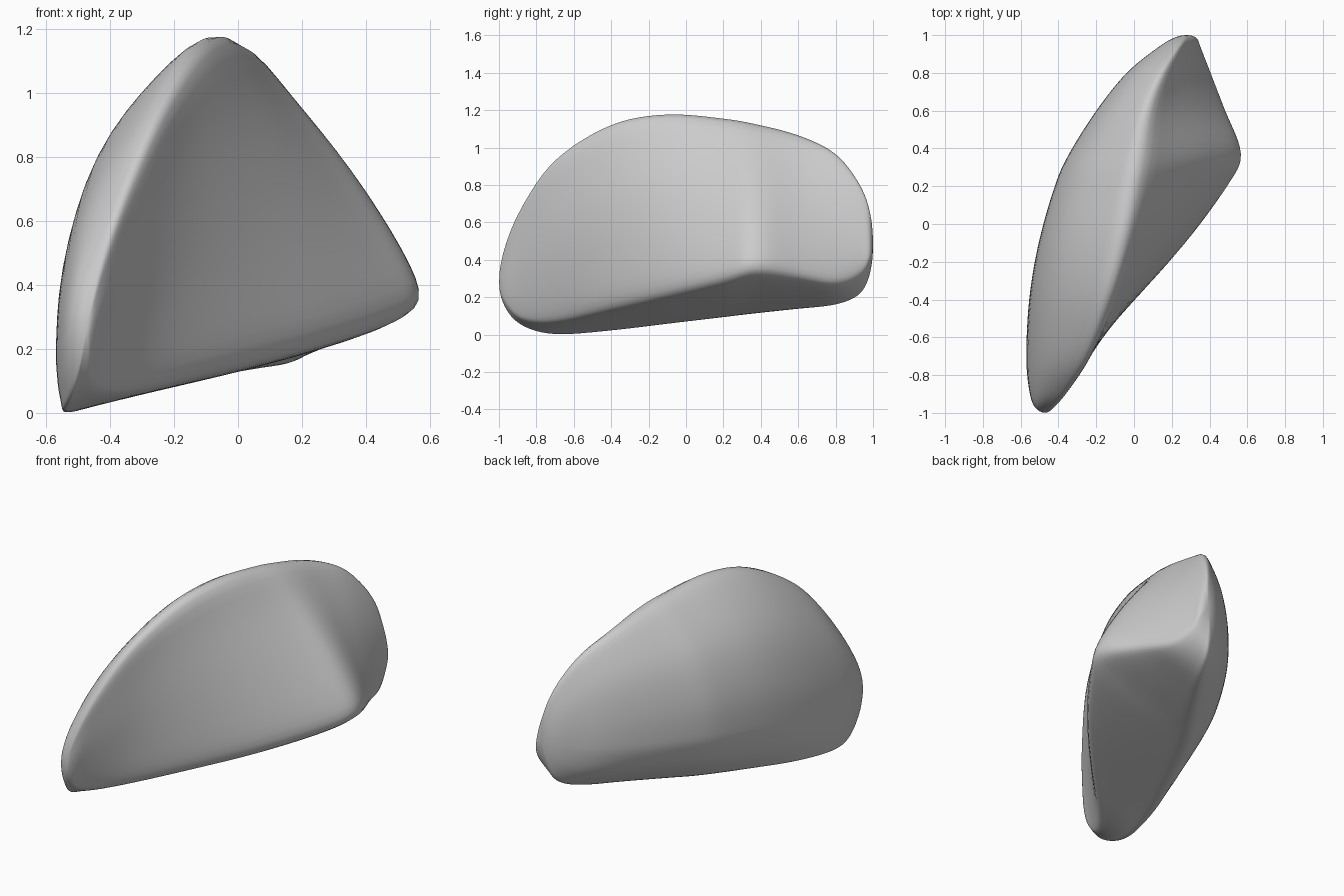
import bpy, bmesh
from mathutils import Vector

cube = bpy.data.objects.get("Cube")
if cube:
    bpy.data.objects.remove(cube, do_unlink=True)

# Stations along y: y, then (x, z) of crest, left bulge, lower edge, right ridge
STATIONS = [
    (-.97, (-.425, .465), (-.525, .26), (-.495, .15), (-.46, .18)),
    (-.88, (-.35, .685), (-.555, .22), (-.525, .05), (-.44, .09)),
    (-.7, (-.24, .945), (-.57, .2), (-.545, 0), (-.31, .075)),
    (-.4, (-.13, 1.135), (-.555, .28), (-.48, .02), (.005, .14)),
    (-.1, (-.055, 1.19), (-.505, .38), (-.36, .055), (.295, .21)),
    (.2, (0, 1.165), (-.42, .43), (-.22, .09), (.53, .285)),
    (.37, (.03, 1.135), (-.345, .45), (-.11, .11), (.61, .335)),
    (.6, (.07, 1.075), (-.2, .46), (.04, .135), (.51, .31)),
    (.8, (.15, .975), (-.04, .47), (.16, .158), (.42, .28)),
    (.93, (.23, .805), (.12, .48), (.225, .215), (.36, .33)),
    (.985, (.27, .65), (.21, .48), (.255, .33), (.335, .41)),
]
FRONT_END = Vector((-.47, -1, .28))
BACK_END = Vector((.28, 1, .48))
STEPS = 6


def spline(a, b, c, d, t):
    return (b * 2 + (c - a) * t + (a * 2 - b * 5 + c * 4 - d) * t * t
            + (b * 3 - a - c * 3 + d) * t ** 3) / 2


def bowed(a, b, bow):
    """Control point that bows a side outward by a share of its length."""
    side = b - a
    return (a + b) / 2 + Vector((side.z, 0, -side.x)) * bow * 2


def upright(bulge, end):
    """Control point that leaves the left bulge vertically."""
    return Vector((bulge.x, bulge.y, end.z + .3 * (bulge.z - end.z)))


def section(y, *corners):
    """Rounded ring at one station: domed left, flatter base and right."""
    crest, left, low, right = [Vector((x, y, z)) for x, z in corners]
    sides = [(crest, upright(left, crest), left), (left, upright(left, low), low),
             (low, bowed(low, right, .015), right), (right, bowed(right, crest, .045), crest)]
    pts = [a * (1 - t) ** 2 + c * 2 * t * (1 - t) + b * t * t
           for a, c, b in sides for t in (0, .2, .5, .8)]
    ridge = 12
    pts[ridge] = pts[ridge].lerp((pts[ridge - 1] + pts[ridge + 1]) / 2, .3)
    n = len(pts)
    return [spline(pts[i - 1], pts[i], pts[(i + 1) % n], pts[(i + 2) % n], k / 4)
            for i in range(n) for k in range(4)]


def mirrored(ring, centre):
    """Phantom ring beyond an end, so that the end closes roundly."""
    return [Vector((2 * centre.x - p.x, p.y, 2 * centre.z - p.z)) for p in ring]


# Rings from end to end, with a phantom ring at each end
rings = [section(*s) for s in STATIONS]
count = len(rings[0])
keys = ([mirrored(rings[0], FRONT_END), [FRONT_END] * count] + rings
        + [[BACK_END] * count, mirrored(rings[-1], BACK_END)])
loft = []
for i in range(1, len(keys) - 2):
    for k in range(STEPS):
        loft.append([spline(*p, k / STEPS) for p in zip(*keys[i - 1:i + 3])])
loft.append(keys[-2])

# Skin the rings
bm = bmesh.new()
grid = [[bm.verts.new(p) for p in ring] for ring in loft]
for low, high in zip(grid, grid[1:]):
    for j in range(count):
        k = (j + 1) % count
        bm.faces.new((low[j], low[k], high[k], high[j]))
bmesh.ops.remove_doubles(bm, verts=bm.verts, dist=.0005)
for _ in range(4):
    bmesh.ops.smooth_vert(bm, verts=bm.verts, factor=.5,
                          use_axis_x=True, use_axis_y=True, use_axis_z=True)
bmesh.ops.recalc_face_normals(bm, faces=bm.faces)
for f in bm.faces:
    f.smooth = True
mesh = bpy.data.meshes.new("stone")
bm.to_mesh(mesh)
bm.free()
stone = bpy.data.objects.new("stone", mesh)
bpy.context.collection.objects.link(stone)

# Plain grey surface
grey = bpy.data.materials.new("stone_grey")
grey.use_nodes = True
colour = (.6, .6, .6, 1)
grey.diffuse_color = colour
grey.node_tree.nodes["Principled BSDF"].inputs["Base Color"].default_value = colour
mesh.materials.append(grey)
